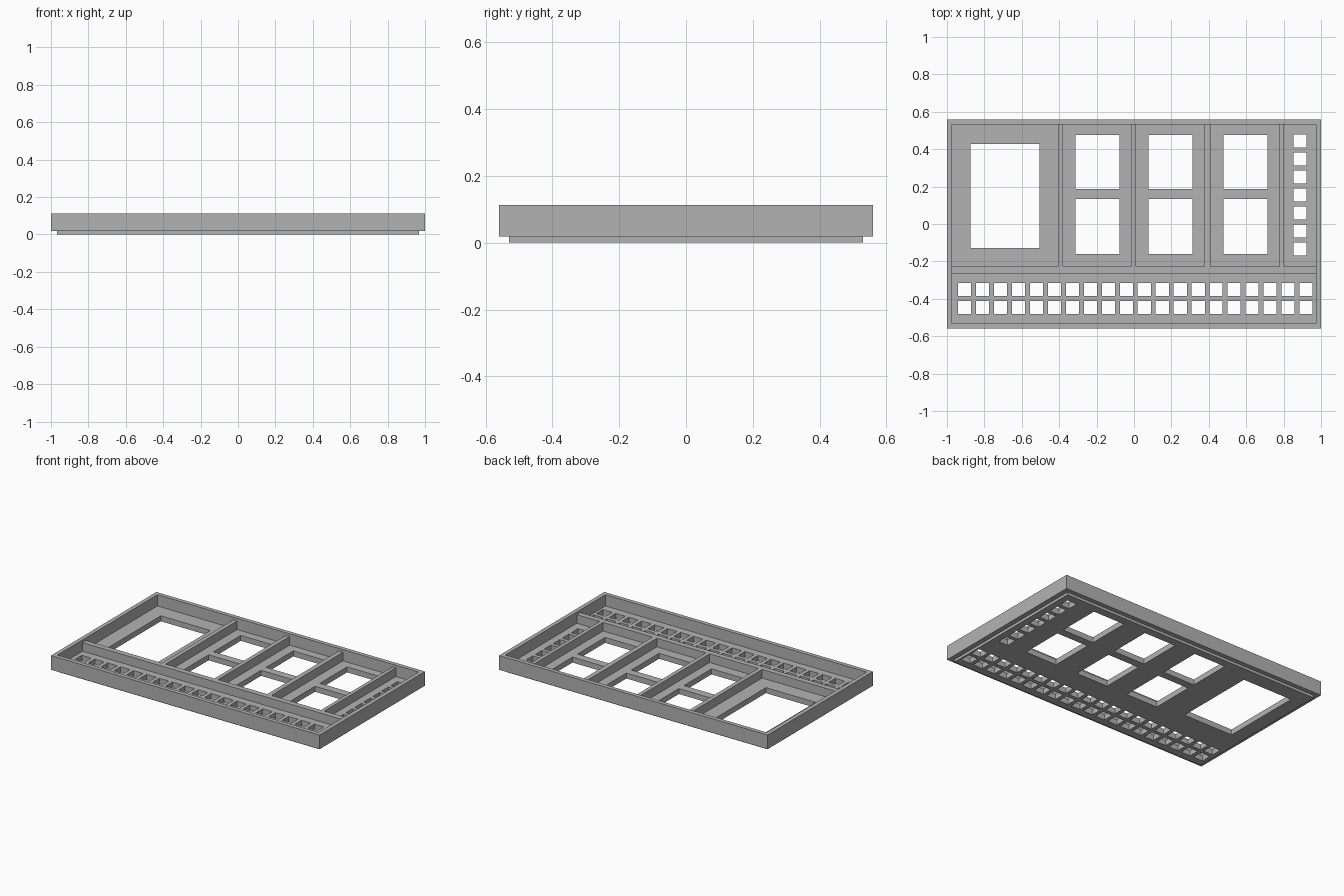
import bpy
import bmesh
from mathutils import Matrix, Vector

if "Cube" in bpy.data.objects:
    bpy.data.objects.remove(bpy.data.objects["Cube"], do_unlink=True)

GREY = (0.45, 0.45, 0.45, 1)
grey = bpy.data.materials.new("plain grey")
grey.use_nodes = True
grey.diffuse_color = GREY
grey.node_tree.nodes["Principled BSDF"].inputs["Base Color"].default_value = GREY

LIP, FLOOR, RIB_TOP, TOP = 0.018, 0.037, 0.095, 0.113


def add_box(bm, x0, x1, y0, y1, z0, z1):
    size = Vector((x1 - x0, y1 - y0, z1 - z0))
    mid = Vector((x0 + x1, y0 + y1, z0 + z1)) / 2
    bmesh.ops.create_cube(bm, size=1, matrix=Matrix.LocRotScale(mid, None, size))


def make_object(name, bm):
    bmesh.ops.recalc_face_normals(bm, faces=bm.faces)
    mesh = bpy.data.meshes.new(name)
    bm.to_mesh(mesh)
    bm.free()
    mesh.materials.append(grey)
    obj = bpy.data.objects.new(name, mesh)
    bpy.context.collection.objects.link(obj)
    return obj


# Tray: rectangular rings from the stacking lip, over the rim, down to the floor
bm = bmesh.new()
rings = []
for hx, hy, z in ((0.967, 0.53, 0), (0.967, 0.53, LIP), (1, 0.56, LIP),
                  (1, 0.56, TOP), (0.972, 0.532, TOP), (0.972, 0.532, FLOOR)):
    rings.append([bm.verts.new((sx * hx, sy * hy, z))
                  for sx, sy in ((-1, -1), (1, -1), (1, 1), (-1, 1))])
for a, b in zip(rings, rings[1:]):
    for i in range(4):
        j = (i + 1) % 4
        bm.faces.new((a[i], a[j], b[j], b[i]))
bm.faces.new(rings[0])
bm.faces.new(rings[-1])
tray = make_object("tray", bm)

# Floor openings
bm = bmesh.new()


def opening(x0, x1, y0, y1):
    add_box(bm, x0, x1, y0, y1, -0.02, FLOOR + 0.02)


def small_opening(x, y, half=0.035):
    opening(x - half, x + half, y - half, y + half)


opening(-0.874, -0.505, -0.128, 0.428)
for x in (-0.313, 0.078, 0.479):
    opening(x, x + 0.235, 0.187, 0.476)
    opening(x, x + 0.235, -0.16, 0.134)
for i in range(7):
    small_opening(0.887, 0.443 - i * 0.096)
for i in range(20):
    for y in (-0.35, -0.446):
        small_opening(-0.906 + i * 0.0961, y)
cutter = make_object("opening_cutter", bm)
cutter.hide_render = True

cut = tray.modifiers.new("openings", 'BOOLEAN')
cut.operation = 'DIFFERENCE'
cut.solver = 'EXACT'
cut.object = cutter
bpy.context.view_layer.objects.active = tray
bpy.ops.object.modifier_apply(modifier=cut.name)
bpy.data.objects.remove(cutter, do_unlink=True)

# Long divider across the tray
bm = bmesh.new()
add_box(bm, -0.972, 0.972, -0.265, -0.228, FLOOR, RIB_TOP)
make_object("long_divider", bm)

# Short dividers running to the back wall
for n, (x0, x1) in enumerate(((-0.407, -0.379), (-0.016, 0.012), (0.377, 0.409), (0.777, 0.802))):
    bm = bmesh.new()
    add_box(bm, x0, x1, -0.228, 0.532, FLOOR, RIB_TOP)
    make_object(f"short_divider_{n + 1}", bm)
